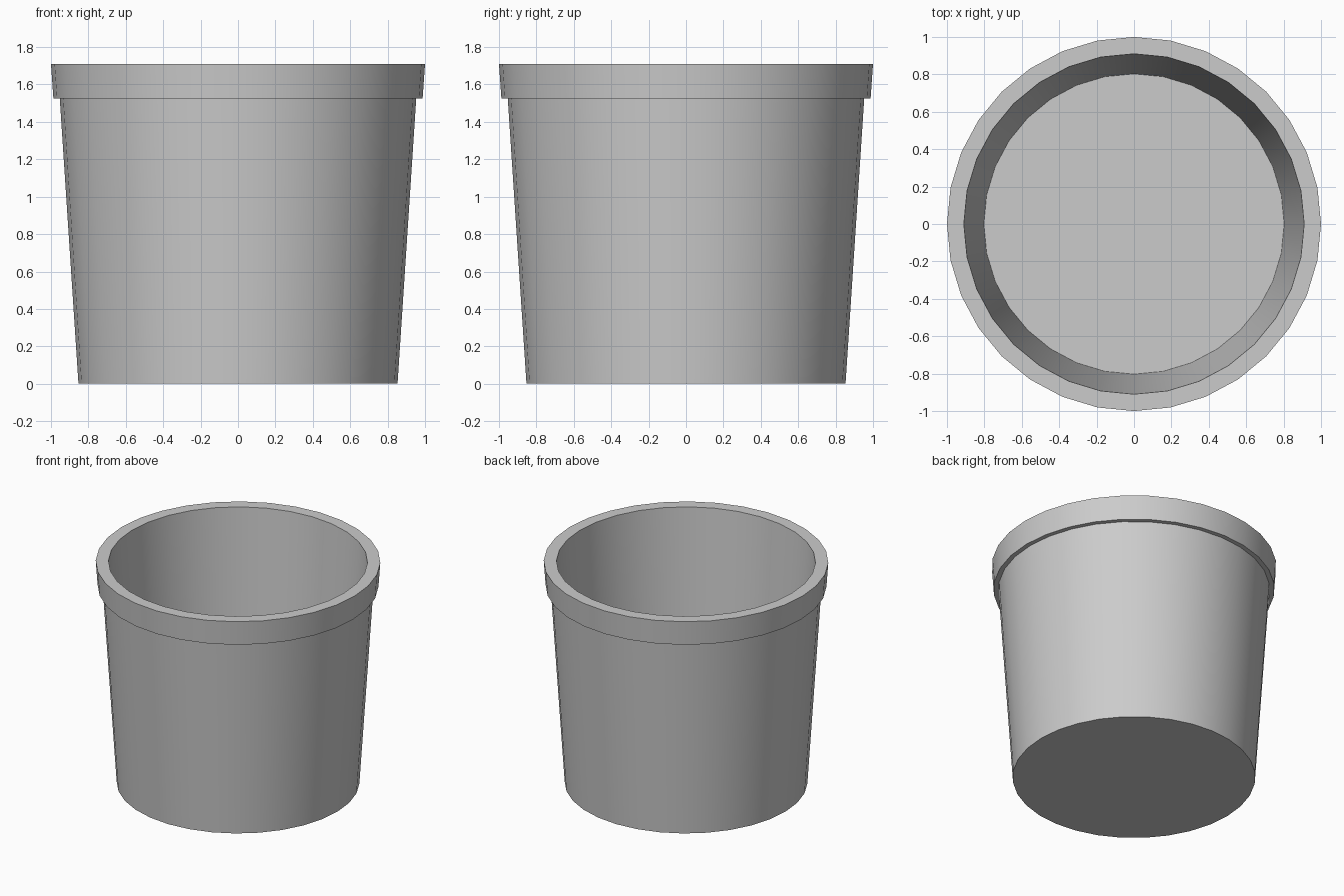
import bpy
import bmesh
from math import cos, sin, pi, radians

if "Cube" in bpy.data.objects:
    bpy.data.objects.remove(bpy.data.objects["Cube"])

SIDES = 32

# Pot profile (radius, height): outer base, wall, rim, inner wall, inner floor
PROFILE = [(0.853, 0.0), (0.953, 1.525), (0.987, 1.525),
           (1.0, 1.71), (0.91, 1.71), (0.803, 0.05)]


def lathe(name, profile, sides):
    bm = bmesh.new()
    rings = [[bm.verts.new((r * cos(2 * pi * i / sides), r * sin(2 * pi * i / sides), z))
              for i in range(sides)] for r, z in profile]
    for low, high in zip(rings, rings[1:]):
        for i in range(sides):
            j = (i + 1) % sides
            bm.faces.new((low[i], low[j], high[j], high[i]))
    # Underside and inner floor
    bm.faces.new(rings[0][::-1])
    bm.faces.new(rings[-1])
    bmesh.ops.recalc_face_normals(bm, faces=bm.faces)
    mesh = bpy.data.meshes.new(name)
    bm.to_mesh(mesh)
    bm.free()
    obj = bpy.data.objects.new(name, mesh)
    bpy.context.collection.objects.link(obj)
    return obj


pot = lathe("plant_pot", PROFILE, SIDES)
bpy.context.view_layer.objects.active = pot
pot.select_set(True)
bpy.ops.object.shade_smooth_by_angle(angle=radians(30))
